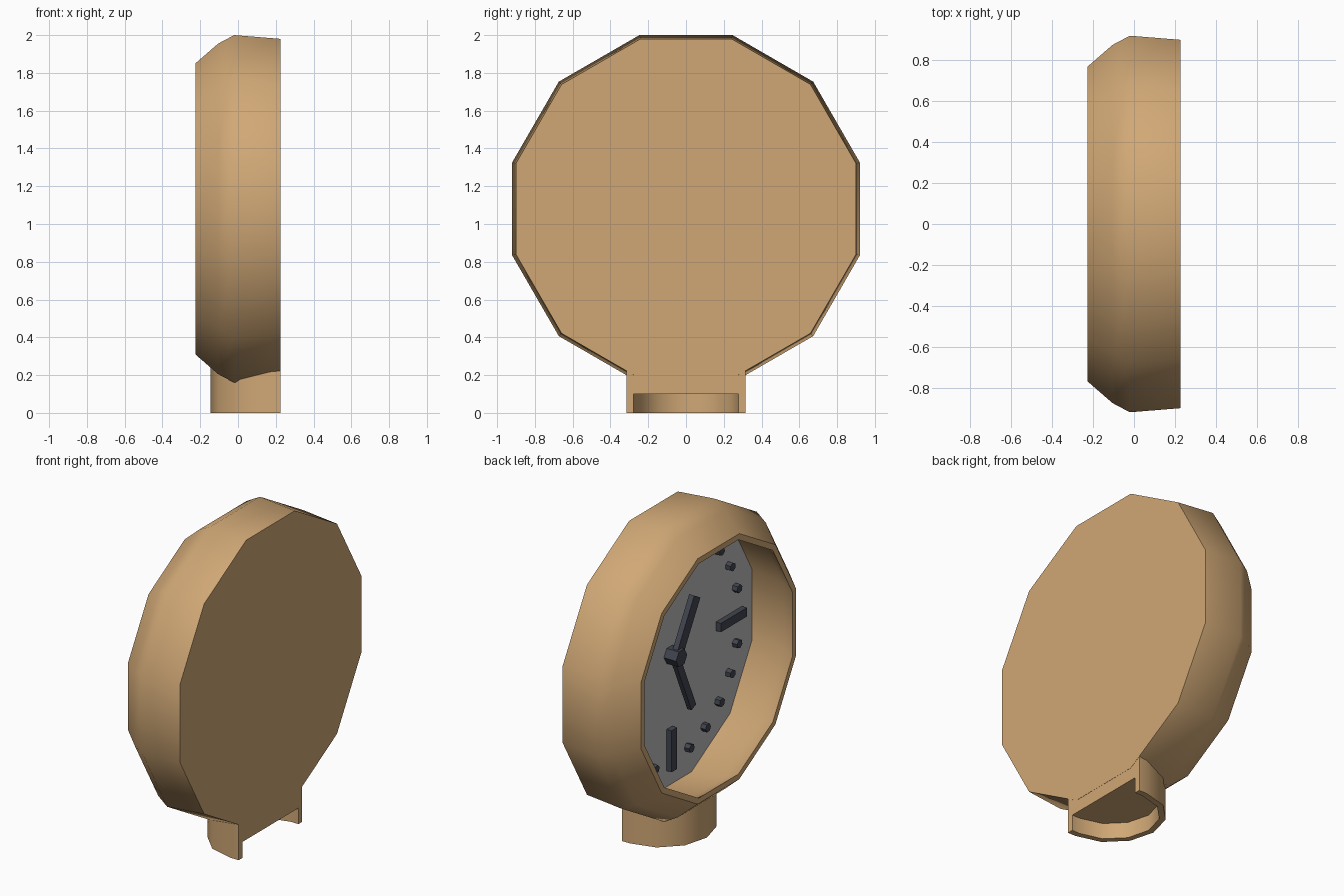
import bpy, bmesh, math
from mathutils import Matrix

cube = bpy.data.objects.get("Cube")
if cube:
    bpy.data.objects.remove(cube)


def material(name, r, g, b):
    m = bpy.data.materials.new(name)
    m.use_nodes = True
    m.diffuse_color = (r, g, b, 1)
    m.node_tree.nodes["Principled BSDF"].inputs["Base Color"].default_value = (r, g, b, 1)
    return m


wood = material("tan_wood", 0.63, 0.39, 0.18)
grey = material("grey_dial", 0.5, 0.5, 0.5)
dark = material("dark_metal", 0.055, 0.06, 0.08)

CENTRE = 1.08   # height of the dial centre
DIAL_X = 0.115  # depth of the dial plane
BACK = 0.226


def finish(bm, name, mats, smooth=None):
    bmesh.ops.recalc_face_normals(bm, faces=bm.faces)
    me = bpy.data.meshes.new(name)
    bm.to_mesh(me)
    bm.free()
    ob = bpy.data.objects.new(name, me)
    bpy.context.collection.objects.link(ob)
    for m in mats:
        me.materials.append(m)
    if smooth:
        bpy.ops.object.select_all(action="DESELECT")
        ob.select_set(True)
        bpy.context.view_layer.objects.active = ob
        bpy.ops.object.shade_smooth_by_angle(angle=math.radians(smooth))
    return ob


def turned_case(profile, sides=12):
    """Twelve-sided shell around the x axis, with the dial as its inner floor."""
    bm = bmesh.new()
    rings = []
    for apothem, x in profile:
        r = apothem / math.cos(math.pi / sides)
        angles = [(i + 0.5) * math.tau / sides for i in range(sides)]
        rings.append([bm.verts.new((x, r * math.cos(a), CENTRE + r * math.sin(a))) for a in angles])
    for a, b in zip(rings, rings[1:]):
        for i in range(sides):
            j = (i + 1) % sides
            bm.faces.new((a[i], a[j], b[j], b[i]))
    bm.faces.new(rings[0])
    bm.faces.new(rings[-1]).material_index = 1
    return finish(bm, "clock_case", [wood, grey], 40)


def prism(name, outline, z0, z1):
    bm = bmesh.new()
    low = [bm.verts.new((x, y, z0)) for x, y in outline]
    high = [bm.verts.new((x, y, z1)) for x, y in outline]
    bm.faces.new(low)
    bm.faces.new(high)
    for i in range(len(low)):
        j = (i + 1) % len(low)
        bm.faces.new((low[i], low[j], high[j], high[i]))
    return finish(bm, name, [wood], 40)


def on_dial(angle, radius, x):
    return (Matrix.Translation((x, 0, CENTRE)) @ Matrix.Rotation(angle, 4, "X")
            @ Matrix.Translation((0, radius, 0)))


def bar(name, angle, radius, length, width, thick, x):
    bm = bmesh.new()
    scale = Matrix.Diagonal((thick, length, width, 1))
    bmesh.ops.create_cube(bm, size=1, matrix=on_dial(angle, radius, x) @ scale)
    return finish(bm, name, [dark])


def stud(name, angle, radius, size, thick, x):
    bm = bmesh.new()
    bmesh.ops.create_cone(bm, cap_ends=True, segments=6, radius1=size, radius2=size, depth=thick,
                          matrix=on_dial(angle, radius, x) @ Matrix.Rotation(math.pi / 2, 4, "Y"))
    return finish(bm, name, [dark])


# Case: back plate, rounded shoulder, rim, hollow inside and dial
turned_case([(0.90, BACK), (0.92, -0.02), (0.875, -0.105), (0.77, -BACK),
             (0.735, -BACK), (0.79, -0.12), (0.82, DIAL_X)])


# Foot: solid upper block and a thin wall open to the back and below
def arch(radius, steps=6):
    arc = [(0.17 - radius * math.sin(i * math.pi / steps), radius * math.cos(i * math.pi / steps))
           for i in range(steps + 1)]
    return [(BACK - 0.001, radius)] + arc + [(BACK - 0.001, -radius)]


prism("foot_block", arch(0.315), 0.1, 0.24)
prism("foot_wall", arch(0.315) + arch(0.278)[::-1], 0, 0.1)

# Dial marks: bars at the quarters, studs between
for k in range(24):
    a = k * math.tau / 24
    if k % 6 == 0:
        bar(f"quarter_mark_{k}", a, 0.59, 0.26, 0.055, 0.04, DIAL_X - 0.015)
    else:
        stud(f"dial_stud_{k}", a, 0.67, 0.027, 0.04, DIAL_X - 0.015)

# Hands and hub
bar("hour_hand", math.radians(120), 0.18, 0.36, 0.07, 0.035, DIAL_X - 0.05)
bar("minute_hand", math.radians(-114), 0.21, 0.42, 0.05, 0.03, DIAL_X - 0.035)
stud("hub", 0, 0, 0.055, 0.09, DIAL_X - 0.04)
